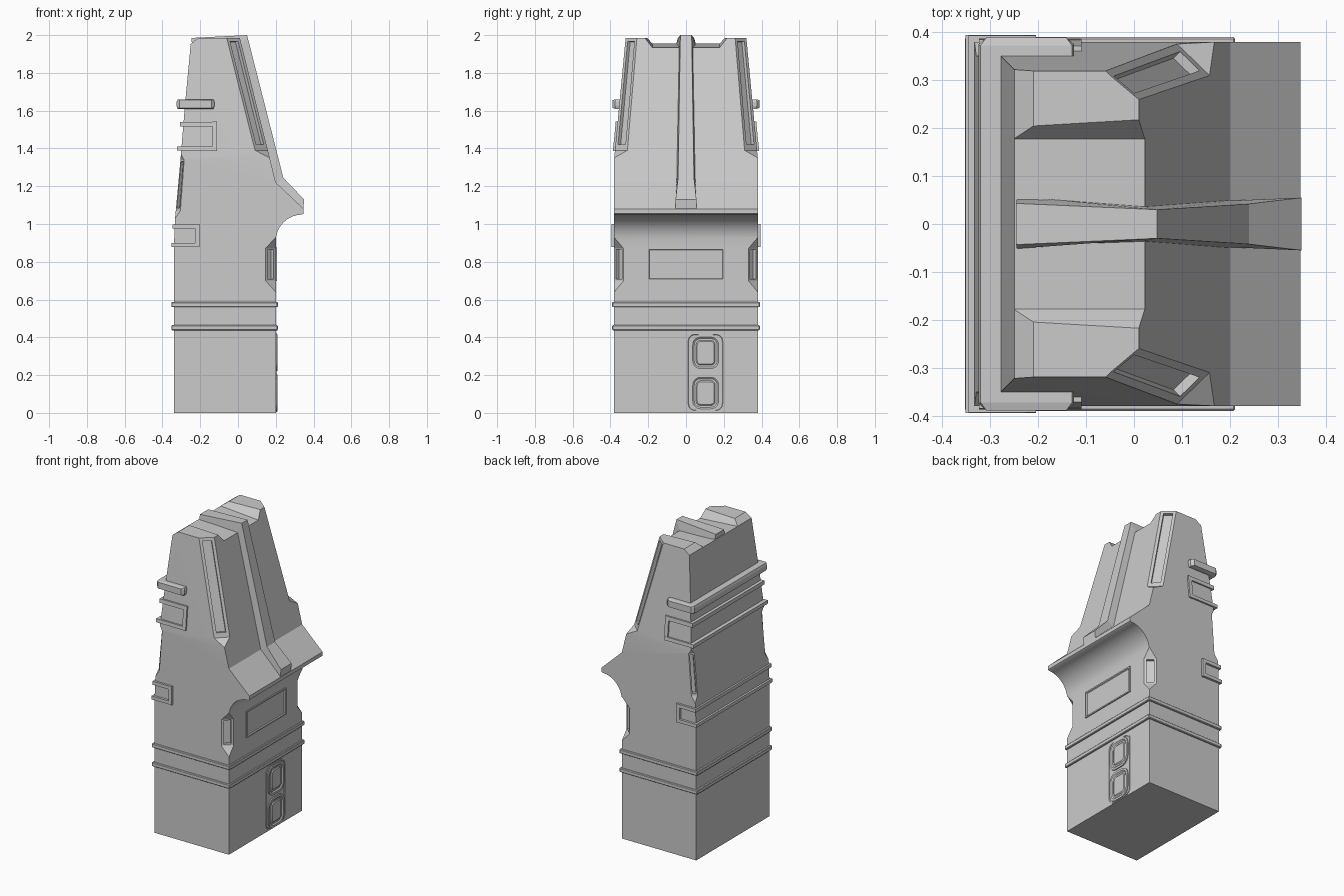
import bpy, bmesh
from math import sin, cos, pi
from mathutils import Vector as V

if "Cube" in bpy.data.objects:
    bpy.data.objects.remove(bpy.data.objects["Cube"])


def make(name, bm, helper=False):
    bmesh.ops.recalc_face_normals(bm, faces=bm.faces)
    me = bpy.data.meshes.new(name)
    bm.to_mesh(me)
    bm.free()
    ob = bpy.data.objects.new(name, me)
    bpy.context.collection.objects.link(ob)
    if helper:
        ob.hide_render = True
        ob.display_type = 'WIRE'
    return ob


def boolean(ob, other):
    m = ob.modifiers.new("cut", 'BOOLEAN')
    m.operation, m.solver, m.object = 'DIFFERENCE', 'EXACT', other


def hull(bm, pts):
    vs = [bm.verts.new(p) for p in pts]
    r = bmesh.ops.convex_hull(bm, input=vs)
    junk = [v for v in r["geom_interior"] + r["geom_unused"] if isinstance(v, bmesh.types.BMVert)]
    bmesh.ops.delete(bm, geom=list(set(junk)), context='VERTS')


def prism(pts, direction):
    bm = bmesh.new()
    f = bm.faces.new([bm.verts.new(p) for p in pts])
    r = bmesh.ops.extrude_face_region(bm, geom=[f])
    top = [g for g in r["geom"] if isinstance(g, bmesh.types.BMVert)]
    bmesh.ops.translate(bm, verts=top, vec=direction)
    bmesh.ops.recalc_face_normals(bm, faces=bm.faces)
    return bm


def side_y(z):
    return 0.38 - max(0, z - 1.35) * 0.095


# main body: side profile, upper half tapering inwards
W = 0.38
arc = [(0.34 - 0.14 * cos(i * pi / 16), 0.91 + 0.14 * sin(i * pi / 16)) for i in range(9)]
profile = [(-0.34, 0), (0.198, 0), *arc, (0.348, 1.055), (0.348, 1.08), (0.2, 1.22),
           (0.01, 1.985), (-0.21, 1.985), (-0.25, 1.955), (-0.28, 1.64), (-0.302, 1.37),
           (-0.333, 1.03), (-0.34, 0.87)]
profile[1] = (0.2, 0)
bm = prism([(x, -W, z) for x, z in profile], (0, 2 * W, 0))
bmesh.ops.bisect_plane(bm, geom=bm.verts[:] + bm.edges[:] + bm.faces[:],
                       plane_co=(0, 0, 1.35), plane_no=(0, 0, 1))
for v in bm.verts:
    v.co.y = side_y(v.co.z) * (1 if v.co.y > 0 else -1)
body = make("body", bm)

# wide notch across the crown
bm = bmesh.new()
hull(bm, [(x, s * y, z) for s in (-1, 1) for x, y, z in
          ((-0.3, 0.178, 1.958), (0.1, 0.178, 1.929), (-0.3, 0.25, 2.05), (0.1, 0.275, 2.05))])
boolean(body, make("crown_notch_cutter", bm, True))

# chamfered corners with a slot sunk into each: quad a,b (upper) c,d (lower), end tips
corners = [
    ((-0.06, 0.32, 1.985), (0.01, 0.26, 1.985), (0.09, 0.376, 1.39), (0.158, 0.31, 1.39),
     [(0.168, 0.38, 1.35)], (0.7, 0.7, 0.15), True),
    ((0.145, 0.38, 0.87), (0.2, 0.33, 0.87), (0.145, 0.38, 0.70), (0.2, 0.33, 0.70),
     [(0.2, 0.38, 0.93), (0.2, 0.38, 0.64)], (0.7, 0.7, 0), False),
    ((-0.285, 0.38, 1.34), (-0.305, 0.35, 1.34), (-0.305, 0.38, 1.07), (-0.33, 0.35, 1.07),
     [(-0.302, 0.378, 1.37), (-0.333, 0.38, 1.03)], (-0.7, 0.7, 0), False)]
chamfers, slots = bmesh.new(), bmesh.new()
for s in (-1, 1):
    for a, b, c, d, tips, n, open_top in corners:
        a, b, c, d, n = V(a), V(b), V(c), V(d), V(n)
        base = [a, b, c, d] + [V(t) for t in tips]
        if open_top:
            base += [a + (a - c) * 0.15, b + (b - d) * 0.15]
        pts = base + [p + n * 0.15 for p in base]
        hull(chamfers, [(p.x, p.y * s, p.z) for p in pts])
        quad = [a.lerp(b, u).lerp(c.lerp(d, u), v) for u in (0.2, 0.8) for v in (0.03, 0.95)]
        pts = [p + n * k for p in quad for k in (-0.02, 0.1)]
        hull(slots, [(p.x, p.y * s, p.z) for p in pts])
boolean(body, make("chamfer_cutter", chamfers, True))
boolean(body, make("slot_cutter", slots, True))


# bands and brackets wrap the body, so each is a block trimmed by the body
def block(name, x0, x1, z0, z1, y0, y1, bevel):
    bm = bmesh.new()
    hull(bm, [(x, s * y, z) for s in (-1, 1) for x in (x0, x1) for y, z in ((y0, z0), (y1, z1))])
    ob = make(name, bm)
    if bevel:
        m = ob.modifiers.new("bevel", 'BEVEL')
        m.width, m.segments = bevel, 1
    boolean(ob, body)


for nm, z in (("lower_band", 0.437), ("upper_band", 0.56)):
    block(nm, -0.353, 0.211, z, z + 0.027, 0.391, 0.391, 0.004)
block("top_rail", -0.325, -0.125, 1.61, 1.66, 0.389, 0.389, 0.014)
block("upper_bracket_top", -0.308, -0.112, 1.515, 1.541, 0.374, 0.372, 0)
block("upper_bracket_bottom", -0.324, -0.112, 1.388, 1.411, 0.387, 0.385, 0)
block("upper_bracket_end", -0.135, -0.11, 1.387, 1.542, 0.387, 0.372, 0)
block("lower_bracket_top", -0.346, -0.207, 0.975, 0.998, 0.394, 0.394, 0)
block("lower_bracket_bottom", -0.352, -0.207, 0.878, 0.9, 0.395, 0.395, 0)
block("lower_bracket_end", -0.228, -0.205, 0.877, 0.999, 0.395, 0.394, 0)

# central ridge running over the crown and down the sloping front to the lip
bm = bmesh.new()
rings = []
for tx, tz, tw, bx, bz, bw in ((-0.246, 1.985, 0.043, -0.243, 1.93, 0.058),
                               (0.048, 2.0, 0.03, 0.0, 1.9, 0.04),
                               (0.24, 1.245, 0.042, 0.19, 1.2, 0.052),
                               (0.35, 1.13, 0.055, 0.345, 1.065, 0.055)):
    rings.append([bm.verts.new(p) for p in
                  ((tx, -tw, tz), (tx, tw, tz), (bx, bw, bz), (bx, -bw, bz))])
for p, q in zip(rings, rings[1:]):
    for i in range(4):
        bm.faces.new((p[i], p[i - 1], q[i - 1], q[i]))
bm.faces.new(rings[0])
bm.faces.new(rings[-1])
boolean(make("front_ridge", bm), body)


# rounded panels on the front, stepped by insets (thickness, depth)
def panel(name, y, z, w, h, r, x1, steps, seg=5):
    pts = []
    for k, (sy, sz) in enumerate(((1, 1), (-1, 1), (-1, -1), (1, -1))):
        for i in range(seg + 1 if r else 1):
            t = (k + i / seg) * pi / 2
            pts.append((0.199, y + sy * (w / 2 - r) + r * cos(t), z + sz * (h / 2 - r) + r * sin(t)))
    bm = prism(pts, (x1 - 0.199, 0, 0))
    face = max(bm.faces, key=lambda f: f.calc_center_median().x)
    for t, d in steps:
        bmesh.ops.inset_region(bm, faces=[face], thickness=t, depth=d)
    return make(name, bm)


panel("front_window", 0, 0.787, 0.41, 0.175, 0, 0.207, [(0.012, 0), (0.006, -0.006)])
smooth = [body, panel("socket_plate", 0.103, 0.214, 0.2, 0.42, 0.045, 0.204,
                      [(0.008, 0), (0.003, -0.003)])]
for nm, z in (("upper_socket", 0.318), ("lower_socket", 0.105)):
    smooth.append(panel(nm, 0.104, z, 0.165, 0.195, 0.055, 0.208,
                        [(0.014, 0), (0.008, -0.006), (0.01, 0), (0.006, 0.005)]))

for ob in smooth:
    ob.select_set(True)
bpy.context.view_layer.objects.active = body
bpy.ops.object.shade_smooth_by_angle(angle=0.5)
